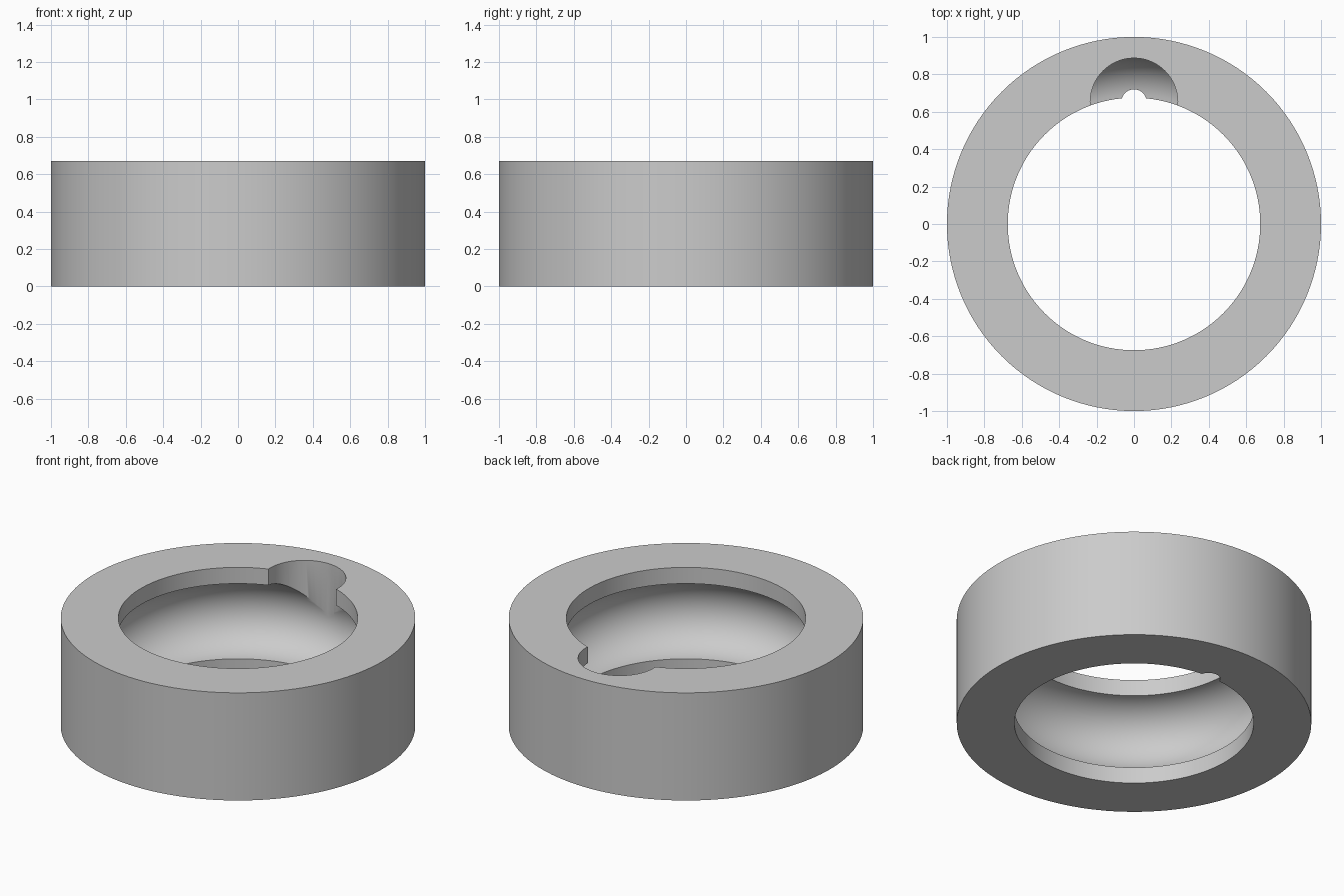
import bpy
import bmesh
from math import pi, sin, cos, acos
from mathutils import Vector

if "Cube" in bpy.data.objects:
    bpy.data.objects.remove(bpy.data.objects["Cube"], do_unlink=True)

HEIGHT = 0.67
MID = HEIGHT / 2
OUTER, BORE = 1.0, 0.675
BALL, PITCH = 0.235, 0.653      # groove radius and the radius of its centre line
SEGMENTS, ARC = 128, 32

steel = bpy.data.materials.new("steel grey")
steel.use_nodes = True
steel.diffuse_color = (0.6, 0.6, 0.6, 1)
steel.node_tree.nodes["Principled BSDF"].inputs["Base Color"].default_value = (0.6, 0.6, 0.6, 1)


def make_ring():
    """Turn the ring section, with its round ball groove, about the z axis."""
    half = acos((BORE - PITCH) / BALL)
    groove = []
    for i in range(ARC + 1):
        a = half - 2 * half * i / ARC
        groove.append((PITCH + BALL * cos(a), MID + BALL * sin(a)))
    section = [(BORE, 0), (OUTER, 0), (OUTER, HEIGHT), (BORE, HEIGHT)] + groove
    bm = bmesh.new()
    verts = [bm.verts.new((r, 0, z)) for r, z in section]
    edges = [bm.edges.new((v, verts[i - 1])) for i, v in enumerate(verts)]
    bmesh.ops.spin(bm, geom=verts + edges, cent=(0, 0, 0), axis=(0, 0, 1),
                   angle=2 * pi, steps=SEGMENTS, use_merge=True)
    bmesh.ops.remove_doubles(bm, verts=bm.verts[:], dist=1e-5)
    bmesh.ops.recalc_face_normals(bm, faces=bm.faces[:])
    mesh = bpy.data.meshes.new("bearing_ring")
    bm.to_mesh(mesh)
    bm.free()
    mesh.materials.append(steel)
    obj = bpy.data.objects.new("bearing_ring", mesh)
    bpy.context.collection.objects.link(obj)
    return obj


def cut_cylinder(target, name, radius, low, high):
    """Cut an upright cylinder out of the target on the groove centre line."""
    bpy.ops.mesh.primitive_cylinder_add(vertices=64, radius=radius, depth=high - low,
                                        location=Vector((0, PITCH, (low + high) / 2)))
    cutter = bpy.context.object
    cutter.name = name
    cutter.hide_render = True
    cutter.data.materials.append(steel)
    mod = target.modifiers.new(name, "BOOLEAN")
    mod.operation = "DIFFERENCE"
    mod.solver = "EXACT"
    mod.object = cutter
    select_only(target)
    bpy.ops.object.modifier_apply(modifier=mod.name)
    bpy.data.objects.remove(cutter, do_unlink=True)


def select_only(obj):
    bpy.ops.object.select_all(action="DESELECT")
    obj.select_set(True)
    bpy.context.view_layer.objects.active = obj


# Ring with a ball filling slot from above and a small hole through the lower lip
ring = make_ring()
cut_cylinder(ring, "filling_slot", BALL - 0.001, MID, HEIGHT + 0.1)
cut_cylinder(ring, "screw_hole", 0.067, -0.1, MID - 0.05)
select_only(ring)
bpy.ops.object.shade_smooth_by_angle(angle=pi / 6)
